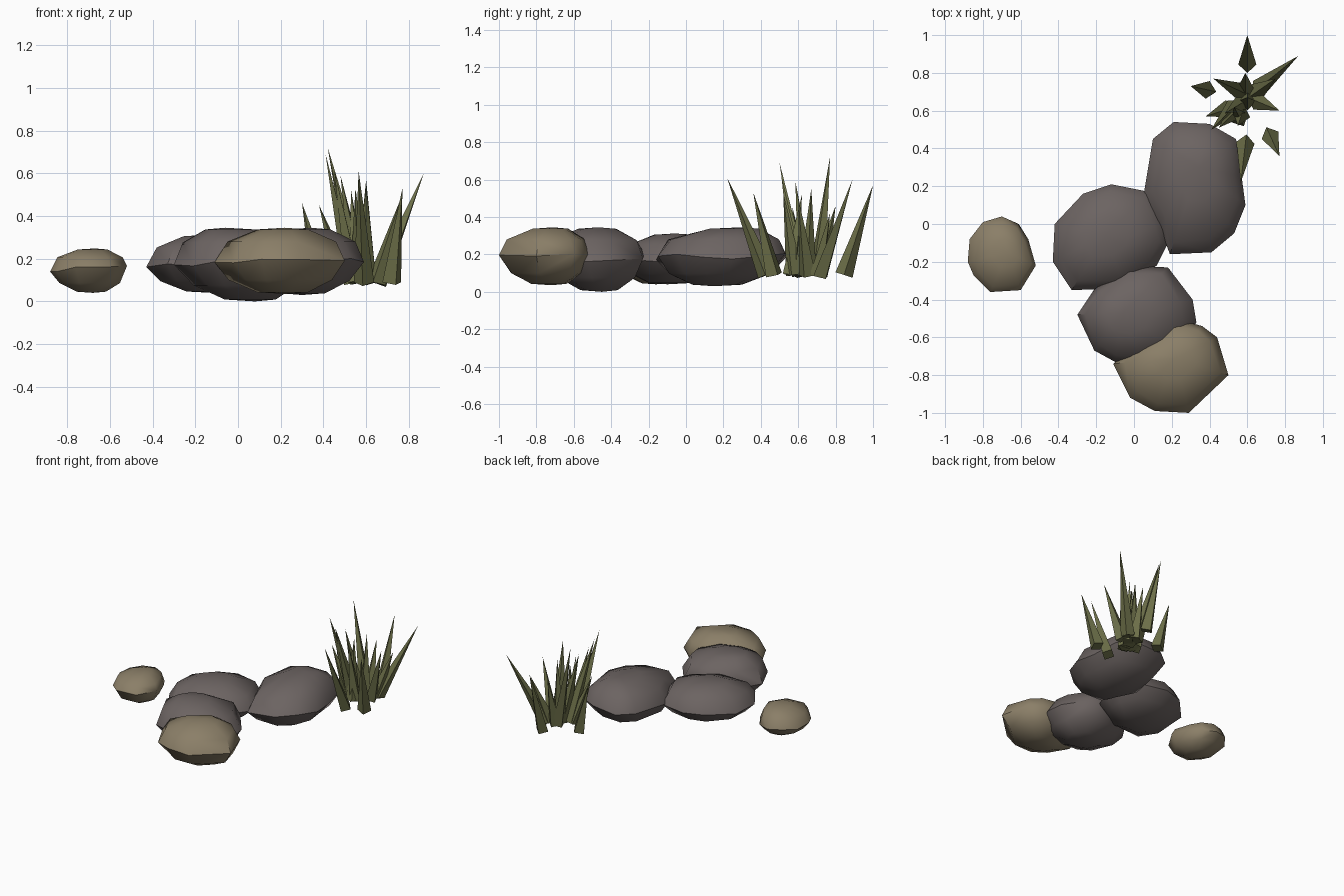
import bpy, bmesh, math, random
from mathutils import Vector

if "Cube" in bpy.data.objects:
    bpy.data.objects.remove(bpy.data.objects["Cube"])
random.seed(4)


def material(name, color):
    mat = bpy.data.materials.new(name)
    mat.use_nodes = True
    mat.diffuse_color = (*color, 1)
    mat.node_tree.nodes["Principled BSDF"].inputs["Base Color"].default_value = (*color, 1)
    return mat


def finish(name, bm, mat, angle):
    bmesh.ops.recalc_face_normals(bm, faces=bm.faces)
    mesh = bpy.data.meshes.new(name)
    bm.to_mesh(mesh)
    bm.free()
    mesh.materials.append(mat)
    obj = bpy.data.objects.new(name, mesh)
    bpy.context.collection.objects.link(obj)
    bpy.ops.object.select_all(action="DESELECT")
    obj.select_set(True)
    bpy.context.view_layer.objects.active = obj
    if angle:
        bpy.ops.object.shade_smooth_by_angle(angle=math.radians(angle))


def rock(name, outline, bottom, mid, peak, mat):
    """Domes an outline up to its peak and down to its lowest point."""
    bm = bmesh.new()
    points = [Vector(p) for p in outline]
    middle = [bm.verts.new((p.x, p.y, mid + random.uniform(-0.02, 0.02))) for p in points]
    n = len(points)
    for apex, shoulder in ((bottom, 0.78), (peak, 0.84)):
        apex = Vector(apex)
        lower = middle
        for rise, scale in ((0.58, shoulder), (0.95, 0.38)):
            ring = []
            for p in points:
                q = apex.xy + (p - apex.xy) * scale * random.uniform(0.97, 1.03)
                ring.append(bm.verts.new((q.x, q.y, mid + (apex.z - mid) * rise)))
            for i in range(n):
                j = (i + 1) % n
                bm.faces.new((lower[i], lower[j], ring[j], ring[i]))
            lower = ring
        tip = bm.verts.new(apex)
        for i in range(n):
            bm.faces.new((lower[i], lower[(i + 1) % n], tip))
    finish(name, bm, mat, 50)


def blade(name, base, tip, radius, mat):
    """Four-sided leaning spike."""
    bm = bmesh.new()
    base, tip = Vector((*base, 0.09)), Vector(tip)
    axis = (tip - base).normalized()
    flat = Vector((axis.x, axis.y, 0)).normalized()
    side = axis.cross(flat).normalized()
    out = side.cross(axis)
    foot = [bm.verts.new(base + d * radius) for d in (side, out, -side, -out)]
    top = bm.verts.new(tip)
    for i in range(4):
        bm.faces.new((foot[i], foot[(i + 1) % 4], top))
    bm.faces.new(foot)
    finish(name, bm, mat, 0)


gray = material("gray stone", (0.15, 0.127, 0.122))
tan = material("tan stone", (0.258, 0.212, 0.138))
green = material("grass green", (0.150, 0.158, 0.066))

# Stones: outline, lowest point, widest height, peak
rock("loose_pebble", [(-.88, -.2), (-.87, -.08), (-.8, .01), (-.7, .04), (-.61, 0),
     (-.56, -.08), (-.52, -.22), (-.6, -.35), (-.76, -.36), (-.85, -.27)],
     (-.68, -.16, .04), .15, (-.67, -.15, .248), tan)
rock("middle_stone", [(-.42, 0), (-.27, .16), (-.12, .21), (.08, .17), (.16, 0),
     (.18, -.1), (.12, -.22), (-.05, -.34), (-.33, -.35), (-.43, -.2)],
     (-.12, -.1, .04), .17, (-.15, -.06, .312), gray)
rock("inner_stone", [(-.3, -.48), (-.2, -.33), (-.02, -.22), (.18, -.23), (.31, -.4),
     (.33, -.52), (.25, -.68), (.05, -.75), (-.1, -.73), (-.21, -.67)],
     (.08, -.45, 0), .18, (-.06, -.47, .345), gray)
rock("front_stone", [(-.11, -.74), (0, -.65), (.21, -.5), (.36, -.54), (.44, -.6),
     (.5, -.8), (.29, -1), (.11, -.99), (-.02, -.92)],
     (.22, -.72, .035), .19, (.22, -.71, .345), tan)
rock("back_stone", [(.05, .15), (.1, .45), (.21, .54), (.4, .53), (.54, .45), (.57, .25),
     (.59, .1), (.53, -.05), (.41, -.15), (.19, -.16), (.13, 0)],
     (.3, .15, .03), .19, (.34, .3, .345), gray)

# Grass tuft: base, tip
blades = [
    ((.60, .845), (.60, 1, .57)), ((.39, .71), (.30, .73, .46)),
    ((.72, .47), (.77, .36, .53)), ((.66, .72), (.87, .89, .60)),
    ((.59, .43), (.565, .22, .61)), ((.57, .70), (.42, .77, .72)),
    ((.53, .62), (.41, .50, .69)), ((.54, .60), (.45, .51, .62)),
    ((.50, .61), (.38, .57, .45)), ((.65, .65), (.77, .60, .50)),
    ((.65, .70), (.75, .77, .42)), ((.59, .71), (.59, .80, .46)),
    ((.60, .65), (.60, .67, .55)), ((.57, .58), (.55, .52, .53)),
    ((.57, .64), (.48, .585, .59)), ((.56, .56), (.53, .62, .52)),
]
for i, (base, tip) in enumerate(blades):
    blade(f"grass_blade_{i + 1}", base, tip, 0.048, green)
